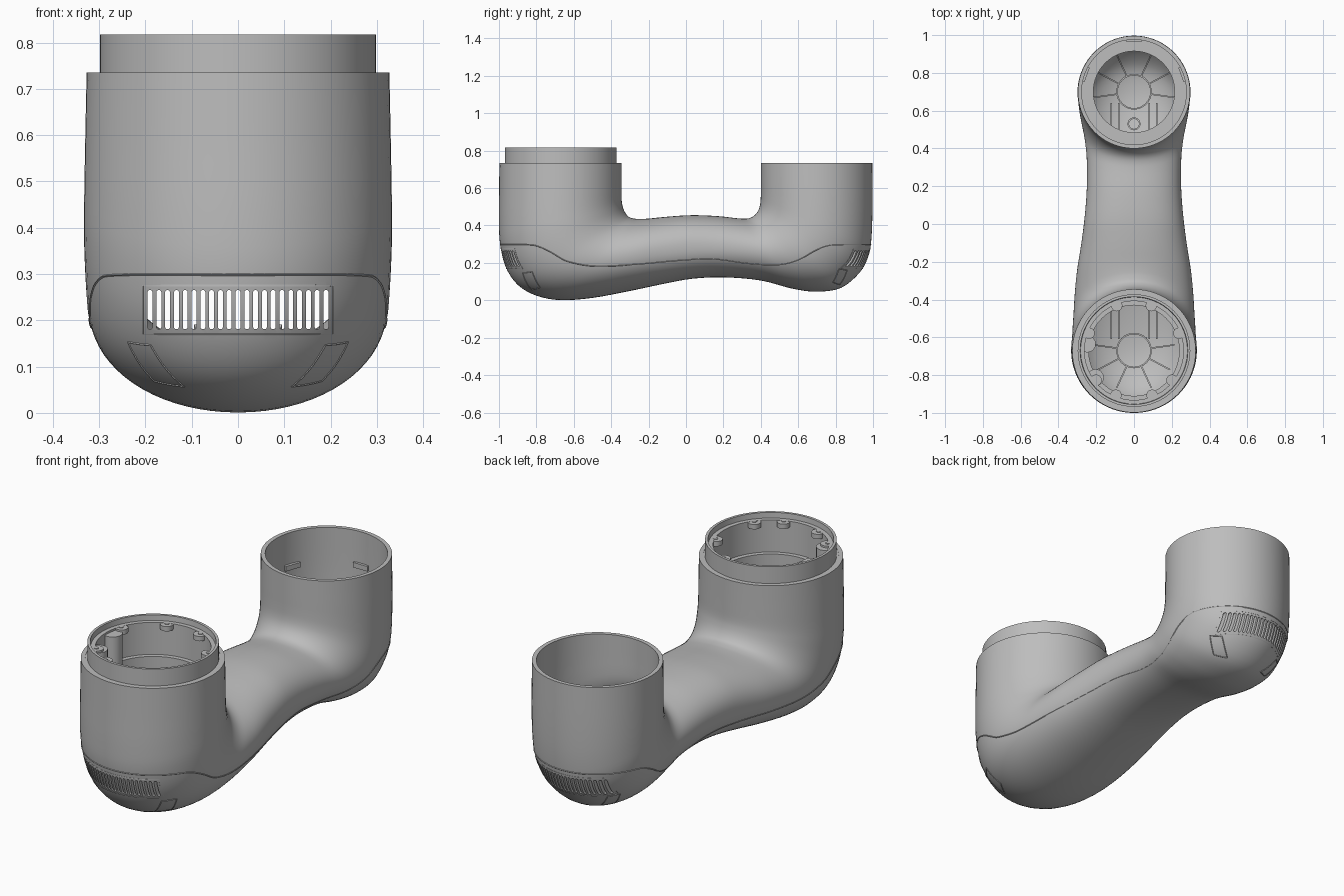
import bpy, bmesh, math
from mathutils import Vector, Matrix
from mathutils.bvhtree import BVHTree

if "Cube" in bpy.data.objects:
    bpy.data.objects.remove(bpy.data.objects["Cube"])

FRONT, BACK = -0.67, 0.70      # cup centres along y

GREY = bpy.data.materials.new("plain grey")
GREY.use_nodes = True
GREY.diffuse_color = (0.51, 0.51, 0.51, 1)
GREY.node_tree.nodes["Principled BSDF"].inputs["Base Color"].default_value = GREY.diffuse_color


def add(name, data):
    if isinstance(data, bmesh.types.BMesh):
        bm, data = data, bpy.data.meshes.new(name)
        bm.to_mesh(data)
        bm.free()
    ob = bpy.data.objects.new(name, data)
    bpy.context.collection.objects.link(ob)
    data.materials.append(GREY)
    return ob


def bake(ob):
    """Turn an object with its modifiers or bevel into a plain smooth mesh object."""
    bpy.context.view_layer.update()
    dg = bpy.context.evaluated_depsgraph_get()
    mesh = bpy.data.meshes.new_from_object(ob.evaluated_get(dg))
    name = ob.name
    bpy.data.objects.remove(ob)
    mesh.materials.clear()
    mesh.shade_smooth()
    mesh.set_sharp_from_angle(angle=math.radians(35))
    return add(name, mesh)


def skin(bm, rings, loop=False):
    """Bridge successive closed rings of points with quads."""
    rows = [[bm.verts.new(p) for p in r] for r in rings]
    pairs = list(zip(rows, rows[1:])) + ([(rows[-1], rows[0])] if loop else [])
    for a, b in pairs:
        for i in range(len(a)):
            j = (i + 1) % len(a)
            bm.faces.new((a[i], a[j], b[j], b[i]))
    bmesh.ops.recalc_face_normals(bm, faces=bm.faces[:])


def catmull(p0, p1, p2, p3, t):
    return [0.5 * (2 * b + (c - a) * t + (2 * a - 5 * b + 4 * c - d) * t * t
                   + (3 * b - a - 3 * c + d) * t ** 3)
            for a, b, c, d in zip(p0, p1, p2, p3)]


# Handset shell: sections fan from cup to handle to cup
# (inner y, inner z, outer y, outer z, half width)
sections = [
    (-.345, .735, -.998, .735, .327), (-.345, .6, -.999, .58, .33),
    (-.344, .535, -1, .42, .332), (-.338, .5, -.994, .3, .333),
    (-.328, .474, -.965, .18, .331), (-.315, .455, -.9, .083, .328),
    (-.3, .443, -.8, .025, .325), (-.275, .437, -.67, .001, .32),
    (-.25, .435, -.5, .013, .314), (-.2, .437, -.3, .05, .302),
    (-.1, .447, -.12, .088, .28), (.03, .455, .03, .115, .262),
    (.17, .45, .2, .123, .25), (.28, .438, .4, .106, .25),
    (.325, .437, .57, .062, .26), (.355, .446, .7, .046, .274),
    (.377, .466, .83, .067, .288), (.391, .492, .93, .15, .295),
    (.398, .525, .977, .24, .298), (.4, .57, .992, .34, .299),
    (.4, .63, .997, .5, .299), (.4, .735, .996, .735, .297)]

rings, last = [], len(sections) - 1
for k in range(last):
    quad = [sections[min(max(k + d, 0), last)] for d in (-1, 0, 1, 2)]
    for s in range(5 if k == last - 1 else 4):
        yi, zi, yo, zo, w = catmull(*quad, s / 4)
        mid = Vector((0, (yi + yo) / 2, (zi + zo) / 2))
        u = Vector((0, (yi - yo) / 2, (zi - zo) / 2))
        # the handle is a little squarer than the round cups
        power = 2 / (2 + 0.3 * max(0, 1 - abs(mid.y) / 0.5))
        ring = []
        for i in range(72):
            a = math.tau * i / 72
            c, n = math.cos(a), math.sin(a)
            ring.append(mid + u * math.copysign(abs(c) ** power, c)
                        + Vector((w * math.copysign(abs(n) ** power, n), 0, 0)))
        rings.append(ring)
bm = bmesh.new()
skin(bm, rings)
if min(bm.faces, key=lambda f: f.calc_center_median().z).normal.z > 0:
    bmesh.ops.reverse_faces(bm, faces=bm.faces[:])
surface = BVHTree.FromBMesh(bm)
shell = add("handset_shell", bm)
mod = shell.modifiers.new("wall", "SOLIDIFY")
mod.thickness, mod.offset = 0.02, -1


def hit(origin, direction):
    return surface.ray_cast(Vector(origin), Vector(direction).normalized())[0]


# Vent slots with rounded ends through both ends
bm = bmesh.new()
for y in (-0.96, 0.96):
    for i in range(21):
        x = (i - 10) * 0.019
        outline_pts = [(x + .0055 * math.cos(a), .223 + math.copysign(.037, math.sin(a)) + .0055 * math.sin(a))
                       for a in [math.tau * (j + .5) / 12 for j in range(12)]]
        skin(bm, [[(px, y + e, pz) for px, pz in outline_pts] for e in (-.15, .15)])
bmesh.ops.holes_fill(bm, edges=[e for e in bm.edges if e.is_boundary], sides=12)
bmesh.ops.recalc_face_normals(bm, faces=bm.faces[:])
cutter = add("vent_cutter", bm)
cutter.hide_render = True
mod = shell.modifiers.new("vents", "BOOLEAN")
mod.operation, mod.solver, mod.object = "DIFFERENCE", "EXACT", cutter
shell = bake(shell)
bpy.data.objects.remove(cutter)


def bead(name, points, size):
    """Fine closed line lying on the shell."""
    cu = bpy.data.curves.new(name, "CURVE")
    cu.dimensions, cu.bevel_depth, cu.bevel_resolution = "3D", size, 0
    sp = cu.splines.new("POLY")
    points = [p for p in points if p]
    sp.points.add(len(points) - 1)
    for q, p in zip(sp.points, points):
        q.co = (*p, 1)
    sp.use_cyclic_u = True
    bake(add(name, cu))


def outline(corners, steps=10):
    n = len(corners)
    return [Vector(corners[i]).lerp(Vector(corners[(i + 1) % n]), s / steps)
            for i in range(n) for s in range(steps)]


# Seam between the lower and upper covers
seam = [(-1.1, .298), (-.82, .296), (-.74, .265), (-.64, .21), (-.5, .183), (-.3, .19),
        (0, .215), (.15, .22), (.35, .195), (.5, .19), (.6, .215), (.7, .27),
        (.78, .295), (1.1, .297)]


def seam_z(y):
    for k in range(len(seam) - 1):
        if y <= seam[k + 1][0]:
            quad = [seam[min(max(k + d, 0), len(seam) - 1)] for d in (-1, 0, 1, 2)]
            return catmull(*quad, (y - seam[k][0]) / (seam[k + 1][0] - seam[k][0]))[1]


half = []
for i in range(24):
    a = math.pi / 2 * i / 24
    half.append(hit((0, FRONT, seam_z(FRONT - 0.33 * math.cos(a))), (math.sin(a), -math.cos(a), 0)))
for i in range(60):
    y = FRONT + (BACK - FRONT) * i / 60
    half.append(hit((0, y, seam_z(y)), (1, 0, 0)))
for i in range(25):
    a = math.pi / 2 * i / 24
    half.append(hit((0, BACK, seam_z(BACK + 0.3 * math.sin(a))), (math.cos(a), math.sin(a), 0)))
half = [p for p in half if p]
bead("cover_seam", half + [Vector((-p.x, p.y, p.z)) for p in half[-2:0:-1]], .0025)

# Vent frames and the small foot outlines at each end
for label, yc, side, size in (("front", FRONT, -1, 1), ("back", BACK, 1, 0.88)):
    frame = outline([(-.205, 0, .17), (.205, 0, .17), (.205, 0, .275), (-.205, 0, .275)])
    bead(label + "_vent_frame", [hit((p.x, yc, p.z), (0, side, 0)) for p in frame], .0025)
    for hand, sx in (("left", 1), ("right", -1)):
        foot = outline([(.25, .16, -.155), (.19, .205, -.155), (.12, .16, -.25), (.18, .11, -.23)])
        bead(f"{label}_{hand}_foot_outline",
             [hit((0, yc, .3), (sx * p.x, side * p.y * size, p.z)) for p in foot], .002)


def lathe(name, profile, yc):
    bm = bmesh.new()
    skin(bm, [[(r * math.cos(math.tau * i / 64), yc + r * math.sin(math.tau * i / 64), z)
               for i in range(64)] for r, z in profile], loop=True)
    return bake(add(name, bm))


def discs(name, yc, radius, angles, size, low, high):
    bm = bmesh.new()
    for a in angles:
        a = math.radians(a)
        place = Matrix.Translation((radius * math.cos(a), yc + radius * math.sin(a), (low + high) / 2))
        bmesh.ops.create_cone(bm, cap_ends=True, segments=20, radius1=size, radius2=size,
                              depth=high - low, matrix=place)
    bake(add(name, bm))


# Front cup: stepped collar, inner ledges, screw ears and two tall bosses
lathe("front_collar", [(.314, .69), (.314, .733), (.298, .733), (.298, .817),
                       (.285, .817), (.283, .79), (.262, .79), (.262, .63), (.24, .63),
                       (.24, .5), (.275, .5), (.275, .69)], FRONT)
screws = [21, 69, 111, 159, 218, 248, 292, 322]
discs("front_screw_ears", FRONT, .255, screws, .03, .765, .789)
discs("front_screw_heads", FRONT, .258, screws, .011, .788, .792)
discs("front_tall_bosses", FRONT, .25, (172, 215), .045, .5, .78)

# Back cup: deep ledge, screw heads and wall clips
lathe("back_ledge", [(.285, .44), (.285, .46), (.215, .46), (.215, .4), (.225, .4), (.225, .44)], BACK)
discs("back_screw_heads", BACK, .245, [22.5 + 45 * i for i in range(8)], .014, .459, .464)
bm = bmesh.new()
for angle in (20, 90, 160):
    bmesh.ops.create_cube(bm, size=1, matrix=Matrix.Translation((0, BACK, .565))
                          @ Matrix.Rotation(math.radians(angle), 4, "Z")
                          @ Matrix.Translation((.274, 0, 0)) @ Matrix.Diagonal((.02, .08, .025, 1)))
add("back_wall_clips", bm)


# Low ribs standing on the floor of each bowl
def rib(bm, path):
    prev = None
    for x, y in path:
        p = hit((x, y, .4), (0, 0, -1))
        if not p:
            continue
        pair = [bm.verts.new((x, y, p.z + h)) for h in (.012, .055)]
        if prev:
            bm.faces.new((prev[0], pair[0], pair[1], prev[1]))
        prev = pair


def circle(x, y, r):
    return [(x + r * math.cos(math.tau * i / 32), y + r * math.sin(math.tau * i / 32)) for i in range(33)]


for label, yc, side in (("front", FRONT, -1), ("back", BACK, 1)):
    bm = bmesh.new()
    rib(bm, circle(0, yc, .09))
    if side > 0:
        rib(bm, circle(0, yc - .17, .03))
    for a in (-8, 28, 65, 115, 152, 188):
        c, s = math.cos(math.radians(a)), side * math.sin(math.radians(a))
        rib(bm, [(c * r, yc + s * r) for r in [.09 + .014 * i for i in range(10)]])
    for x in (-.12, -.08, .08, .12):
        rib(bm, [(x, yc - side * (.06 + .02 * i)) for i in range(10)])
    ribs = add(label + "_bowl_ribs", bm)
    mod = ribs.modifiers.new("thickness", "SOLIDIFY")
    mod.thickness, mod.offset = 0.008, 0
    bake(ribs)
